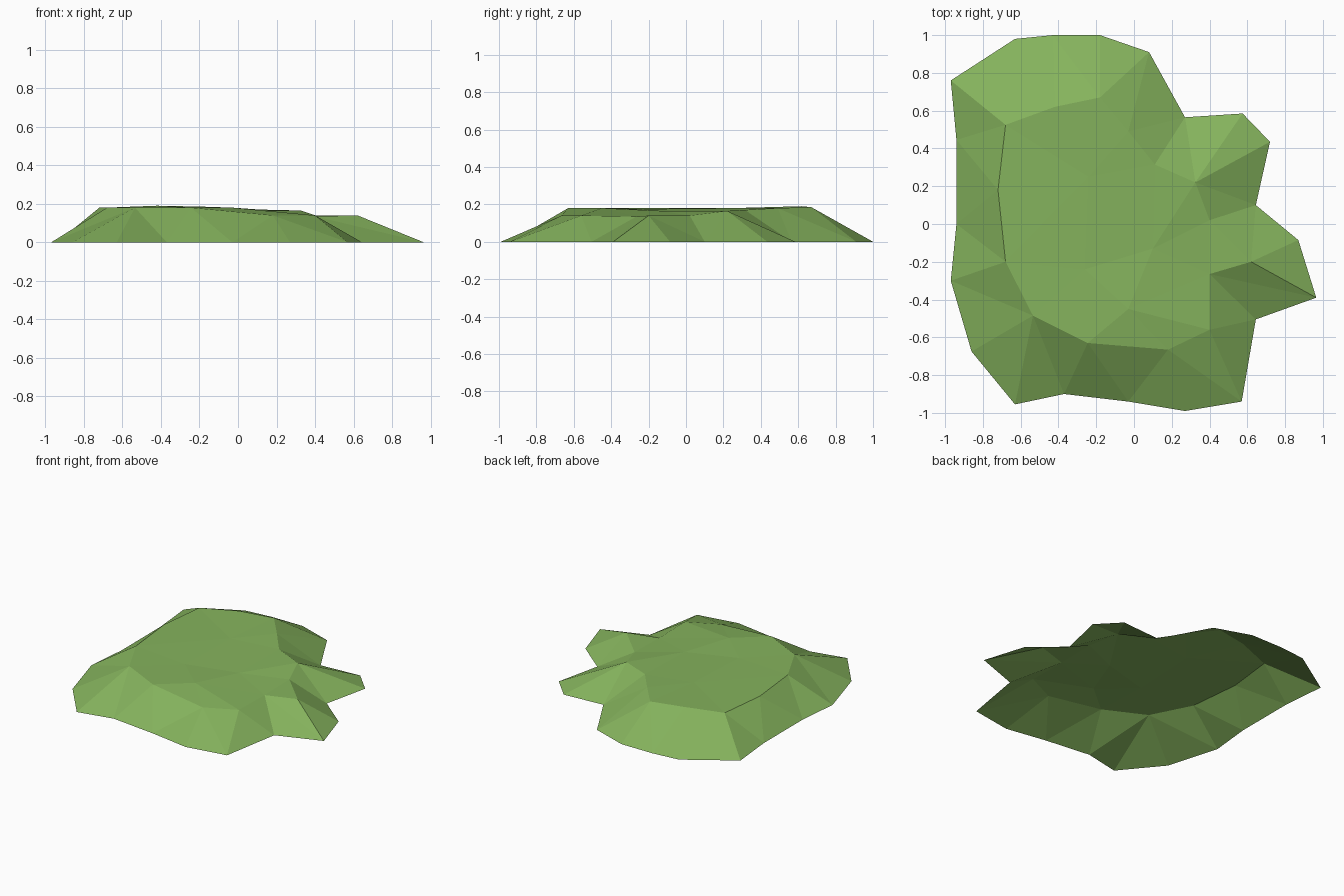
import bpy
import bmesh
from mathutils import Vector
from mathutils.geometry import delaunay_2d_cdt

default_cube = bpy.data.objects.get("Cube")
if default_cube:
    bpy.data.objects.remove(default_cube, do_unlink=True)


def flat_material(name, colour):
    """Plain single-colour material for viewport and render."""
    material = bpy.data.materials.new(name)
    material.use_nodes = True
    material.diffuse_color = colour
    shader = material.node_tree.nodes["Principled BSDF"]
    shader.inputs["Base Color"].default_value = colour
    shader.inputs["Roughness"].default_value = 0.9
    return material


def closed_loop(start, count):
    """Edges joining consecutive points into a ring."""
    return [(start + i, start + (i + 1) % count) for i in range(count)]


# Ragged ground outline, at height zero
shore = [(-.97, .76), (-.63, .98), (-.43, 1), (-.18, 1), (.08, .91),
         (.27, .565), (.575, .585), (.72, .435), (.645, .1), (.87, -.085),
         (.965, -.39), (.645, -.505), (.57, -.94), (.27, -.99), (-.03, -.94),
         (-.37, -.9), (-.63, -.955), (-.86, -.675), (-.97, -.3), (-.94, 0),
         (-.94, .445)]

# Rim of the plateau: x, y, height
rim = [(-.68, .525, .18), (-.42, .62, .19), (-.18, .67, .185),
       (-.03, .49, .18), (.11, .315, .17), (.325, .22, .165),
       (.4, .02, .14), (.62, -.2, .14), (.4, -.265, .135),
       (.4, -.56, .14), (.18, -.665, .14), (-.03, -.45, .18),
       (-.245, -.63, .18), (-.535, -.485, .18), (-.68, -.2, .18),
       (-.72, .18, .18)]

# Gentle bumps inside the plateau
bumps = [(.1, -.13, .165), (-.26, -.24, .175), (-.24, .25, .18)]

# Slope creases running from a shore point to a rim point
creases = [(20, 0), (20, 15), (19, 14), (18, 13), (15, 13), (14, 12),
           (14, 10), (12, 10), (11, 8), (10, 8), (8, 7), (8, 5),
           (5, 3), (4, 2)]

# Join everything into one faceted, open-bottomed sheet
points = [Vector((x, y, 0)) for x, y in shore]
points += [Vector(p) for p in rim + bumps]
first_rim = len(shore)
edges = closed_loop(0, first_rim) + closed_loop(first_rim, len(rim))
edges += [(low, first_rim + high) for low, high in creases]
flat, _, triangles, sources, _, _ = delaunay_2d_cdt(
    [p.to_2d() for p in points], edges, [], 1, 0.0001)

bm = bmesh.new()
verts = []
for position, source in zip(flat, sources):
    height = points[source[0]].z if source else 0
    verts.append(bm.verts.new((position.x, position.y, height)))
for triangle in triangles:
    face = bm.faces.new([verts[i] for i in triangle])
    face.normal_update()
    if face.normal.z < 0:
        face.normal_flip()

mesh = bpy.data.meshes.new("grass_mound")
bm.to_mesh(mesh)
bm.free()
mesh.materials.append(flat_material("grass_green", (.235, .451, .109, 1)))
mound = bpy.data.objects.new("grass_mound", mesh)
bpy.context.collection.objects.link(mound)
